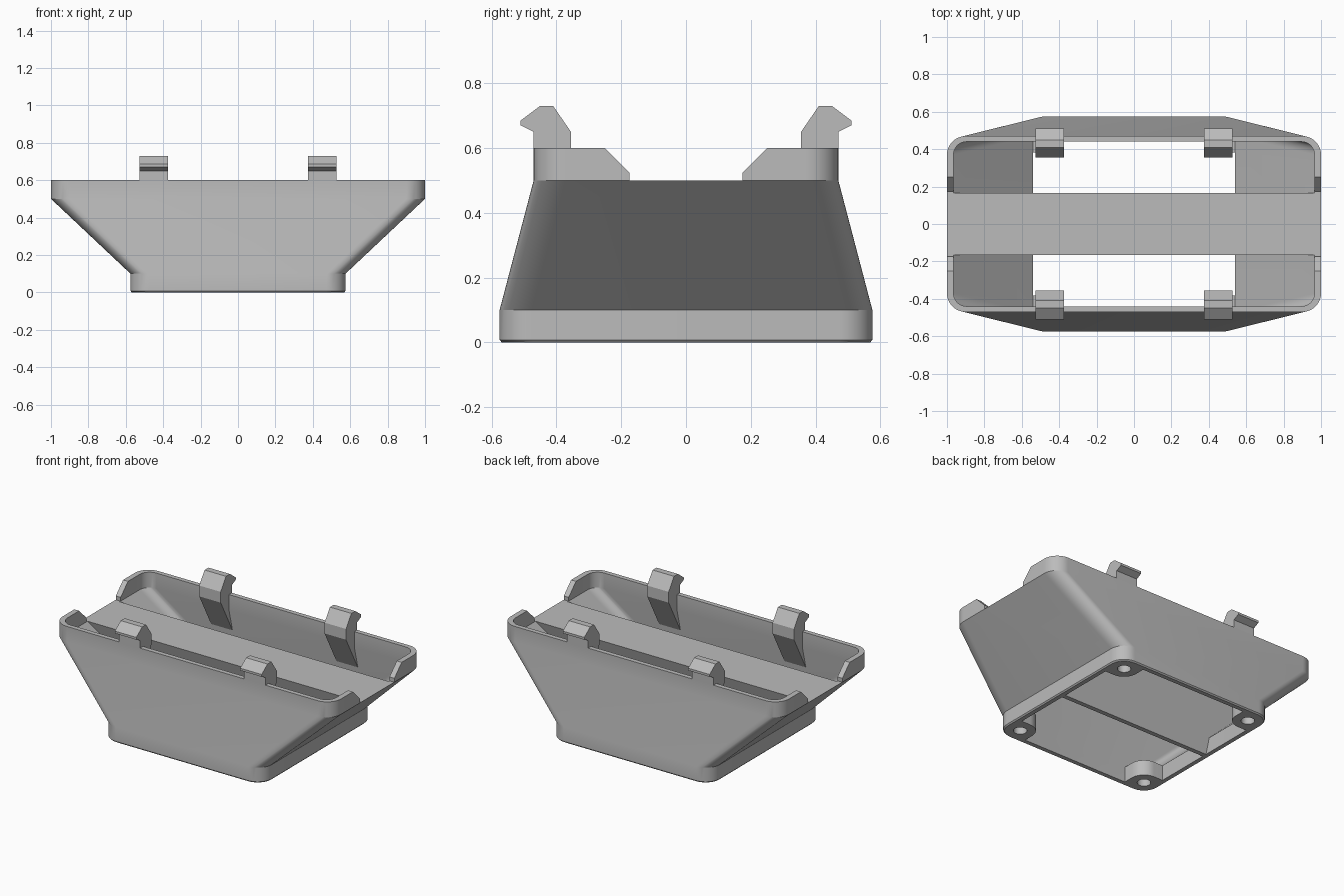
import bpy, bmesh
from math import sin, cos, pi, radians

old = bpy.data.objects.get("Cube")
if old:
    bpy.data.objects.remove(old)

# Single grey plastic material
grey = bpy.data.materials.new("grey plastic")
grey.use_nodes = True
colour = (0.5, 0.5, 0.5, 1)
grey.diffuse_color = colour
grey.node_tree.nodes["Principled BSDF"].inputs["Base Color"].default_value = colour


def rounded_rect(hx, hy, r, z, steps=12):
    """Loop of points around a rectangle with rounded corners."""
    pts = []
    for i, (sx, sy) in enumerate([(1, 1), (-1, 1), (-1, -1), (1, -1)]):
        for k in range(steps + 1):
            a = pi / 2 * (i + k / steps)
            pts.append((sx * (hx - r) + r * cos(a), sy * (hy - r) + r * sin(a), z))
    return pts


def loft(name, loops, closed=False):
    """Skin a stack of loops; either cap the ends or join last to first."""
    bm = bmesh.new()
    rings = [[bm.verts.new(p) for p in loop] for loop in loops]
    pairs = list(zip(rings, rings[1:]))
    if closed:
        pairs.append((rings[-1], rings[0]))
    else:
        bm.faces.new(rings[0])
        bm.faces.new(rings[-1])
    for a, b in pairs:
        n = len(a)
        for i in range(n):
            j = (i + 1) % n
            bm.faces.new((a[i], a[j], b[j], b[i]))
    bmesh.ops.recalc_face_normals(bm, faces=bm.faces)
    mesh = bpy.data.meshes.new(name)
    bm.to_mesh(mesh)
    bm.free()
    mesh.materials.append(grey)
    ob = bpy.data.objects.new(name, mesh)
    bpy.context.collection.objects.link(ob)
    return ob


def prism_x(name, profile, x0, x1):
    """Extrude a (y, z) profile along x."""
    return loft(name, [[(x, y, z) for y, z in profile] for x in (x0, x1)])


def activate(ob):
    bpy.ops.object.select_all(action="DESELECT")
    ob.select_set(True)
    bpy.context.view_layer.objects.active = ob


def cut(ob, cutter):
    cutter.hide_render = True
    mod = ob.modifiers.new("cut", "BOOLEAN")
    mod.operation = "DIFFERENCE"
    mod.solver = "EXACT"
    mod.object = cutter
    activate(ob)
    bpy.ops.object.modifier_apply(modifier=mod.name)
    bpy.data.objects.remove(cutter)


def smooth(ob):
    activate(ob)
    bpy.ops.object.shade_smooth_by_angle(angle=radians(12))


# Hollow body: up the outside, over the rim, down the inside
body = loft("funnel_body", [
    rounded_rect(0.568, 0.568, 0.1, 0),
    rounded_rect(0.575, 0.575, 0.1, 0.008),
    rounded_rect(0.575, 0.575, 0.1, 0.1),
    rounded_rect(1, 0.47, 0.1, 0.5),
    rounded_rect(1, 0.47, 0.1, 0.6),
    rounded_rect(0.965, 0.44, 0.07, 0.6),
    rounded_rect(0.965, 0.44, 0.07, 0.5),
    rounded_rect(0.54, 0.54, 0.07, 0.1),
    rounded_rect(0.54, 0.54, 0.07, 0),
], closed=True)

# Chamfered notch in both end walls
half = [(0.175, 0.5), (0.175, 0.525), (0.25, 0.6), (0.25, 0.7)]
notch = half + [(-y, z) for y, z in reversed(half)]
cut(body, prism_x("notch_cutter", notch, -1.2, 1.2))
smooth(body)

# Wedge-shaped divider, thin at the bottom and wide at the top
loft("center_divider", [
    [(hx, hy, z), (-hx, hy, z), (-hx, -hy, z), (hx, -hy, z)]
    for hx, hy, z in [(0.55, 0.015, 0), (0.55, 0.045, 0.1), (0.98, 0.165, 0.5)]
])

# Snap clips on the long walls
clip = [(0.355, 0.58), (0.355, 0.65), (0.41, 0.73), (0.45, 0.73), (0.51, 0.685),
        (0.51, 0.67), (0.47, 0.65), (0.47, 0.6), (0.455, 0.59), (0.455, 0.5), (0.495, 0.32)]
for sy, side in ((-1, "front"), (1, "back")):
    for x, hand in ((-0.45, "right"), (0.45, "left")):
        prism_x(f"{side}_{hand}_clip", [(sy * y, z) for y, z in clip], x - 0.077, x + 0.077)

# Corner screw bosses with blind holes
R, C = 0.092, 0.475


def boss_loop(z):
    pts = []
    for start, corner in ((0, (-R, R)), (pi, (R, -R))):
        for k in range(13):
            a = start + pi / 2 * k / 12
            pts.append((R * cos(a), R * sin(a), z))
        pts.append((*corner, z))
    return pts


def circle(cx, cy, r, z, n=32):
    return [(cx + r * cos(2 * pi * k / n), cy + r * sin(2 * pi * k / n), z) for k in range(n)]


for sy, side in ((-1, "front"), (1, "back")):
    for sx, hand in ((-1, "right"), (1, "left")):
        loops = [[(sx * (C + x), sy * (C + y), h) for x, y, h in boss_loop(z)] for z in (0, 0.1)]
        boss = loft(f"{side}_{hand}_screw_boss", loops)
        cut(boss, loft("hole_cutter", [circle(sx * C, sy * C, 0.04, z) for z in (-0.05, 0.07)]))
        smooth(boss)
